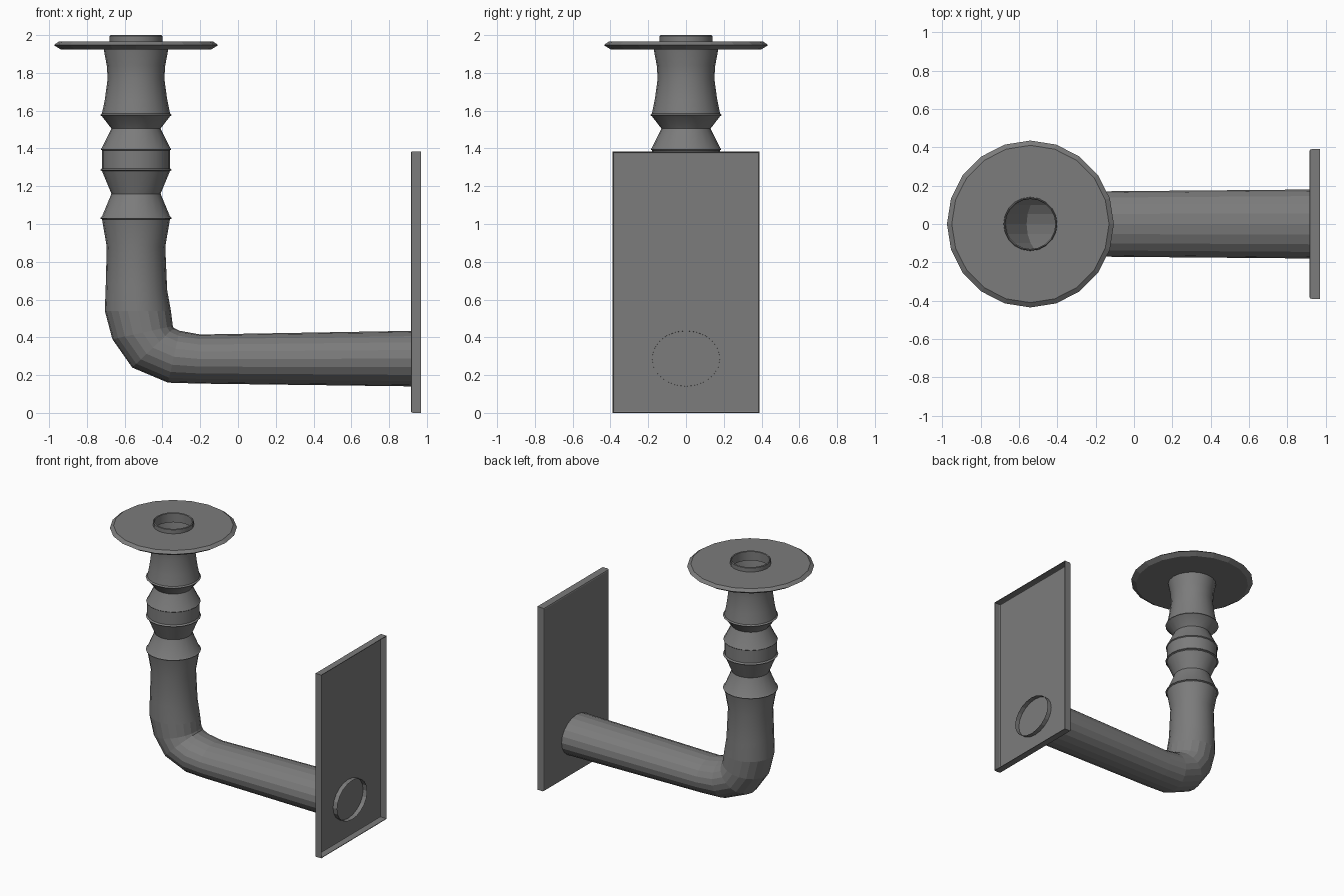
import bpy, bmesh
from math import cos, sin, tau
from mathutils import Vector

cube = bpy.data.objects.get("Cube")
if cube:
    bpy.data.objects.remove(cube)

grey = bpy.data.materials.new("dark grey metal")
grey.use_nodes = True
colour = (0.2, 0.2, 0.2, 1)
grey.diffuse_color = colour
grey.node_tree.nodes["Principled BSDF"].inputs["Base Color"].default_value = colour

SIDES = 20
AXIS_X = -0.54


def finish(name, bm):
    bmesh.ops.recalc_face_normals(bm, faces=bm.faces)
    mesh = bpy.data.meshes.new(name)
    bm.to_mesh(mesh)
    bm.free()
    mesh.materials.append(grey)
    obj = bpy.data.objects.new(name, mesh)
    bpy.context.collection.objects.link(obj)
    return obj


def loft(name, sections, closed=False):
    """Skin elliptical rings, each given by two opposite points and a y radius."""
    bm = bmesh.new()
    rings = []
    for a, b, ry in sections:
        a, b = Vector((a[0], 0, a[1])), Vector((b[0], 0, b[1]))
        mid, half = (a + b) / 2, (b - a) / 2
        rings.append([bm.verts.new(mid + half * cos(tau * i / SIDES)
                                   + Vector((0, ry * sin(tau * i / SIDES), 0)))
                      for i in range(SIDES)])
    pairs = list(zip(rings, rings[1:]))
    if closed:
        pairs.append((rings[-1], rings[0]))
    for low, high in pairs:
        for i in range(SIDES):
            j = (i + 1) % SIDES
            bm.faces.new((low[i], low[j], high[j], high[i]))
    return finish(name, bm)


def turned(profile):
    """Level round sections about the upright axis, from (radius, z) pairs."""
    return [((AXIS_X - r, z), (AXIS_X + r, z), r) for r, z in profile]


def smooth(obj, degrees):
    bpy.ops.object.select_all(action="DESELECT")
    obj.select_set(True)
    bpy.context.view_layer.objects.active = obj
    bpy.ops.object.shade_smooth_by_angle(angle=degrees * tau / 360)


# Horizontal arm and elbow: (outer point, inner point, y radius)
arm = [
    ((0.955, 0.14), (0.955, 0.435), 0.18),
    ((-0.20, 0.155), (-0.20, 0.415), 0.17),
    ((-0.37, 0.16), (-0.31, 0.435), 0.17),
    ((-0.56, 0.24), (-0.34, 0.45), 0.17),
    ((-0.665, 0.39), (-0.345, 0.46), 0.17),
    ((-0.705, 0.54), (-0.355, 0.54), 0.17),
    ((-0.70, 0.68), (-0.375, 0.65), 0.165),
]
# Turned upright with waists and thin raised beads
column = [
    (0.155, 0.88), (0.18, 1.025), (0.19, 1.03), (0.18, 1.04),
    (0.13, 1.16), (0.18, 1.28), (0.19, 1.285), (0.18, 1.295),
    (0.18, 1.39), (0.187, 1.395), (0.18, 1.405), (0.13, 1.505),
    (0.18, 1.57), (0.19, 1.577), (0.18, 1.585), (0.165, 1.66),
    (0.15, 1.77), (0.155, 1.84), (0.172, 1.93),
]
pipe = loft("pipe", arm + turned(column))
smooth(pipe, 30)
for face in pipe.data.polygons:
    if face.center.z < 0.5:
        face.use_smooth = False

# Round flange with a bevelled rim
loft("flange", turned([(0.135, 1.925), (0.40, 1.925), (0.435, 1.947),
                       (0.41, 1.965), (0.135, 1.965)]), closed=True)

# Open neck above the flange
neck = loft("neck", turned([(0.14, 1.93), (0.14, 1.995), (0.135, 2.0),
                            (0.13, 1.995), (0.13, 1.93)]))
smooth(neck, 30)

# Wall plate: a shallow tray, open away from the arm
bm = bmesh.new()
bmesh.ops.create_cube(bm, size=1)
for v in bm.verts:
    v.co = (0.9425 + v.co.x * 0.055, v.co.y * 0.78, 0.6925 + v.co.z * 1.385)
back = max(bm.faces, key=lambda f: f.calc_center_median().x)
bmesh.ops.delete(bm, geom=[back], context="FACES_ONLY")
edges = [e for e in bm.edges if all(v.co.x < 0.93 for v in e.verts)]
bmesh.ops.bevel(bm, geom=edges, offset=0.01, segments=2, profile=0.5, affect="EDGES")
plate = finish("wall_plate", bm)
wall = plate.modifiers.new("thickness", "SOLIDIFY")
wall.thickness = 0.006
# An open shell's normals may face either way: keep the thickness inside
front = min(plate.data.polygons, key=lambda p: p.center.x)
wall.offset = -1 if front.normal.x < 0 else 1
